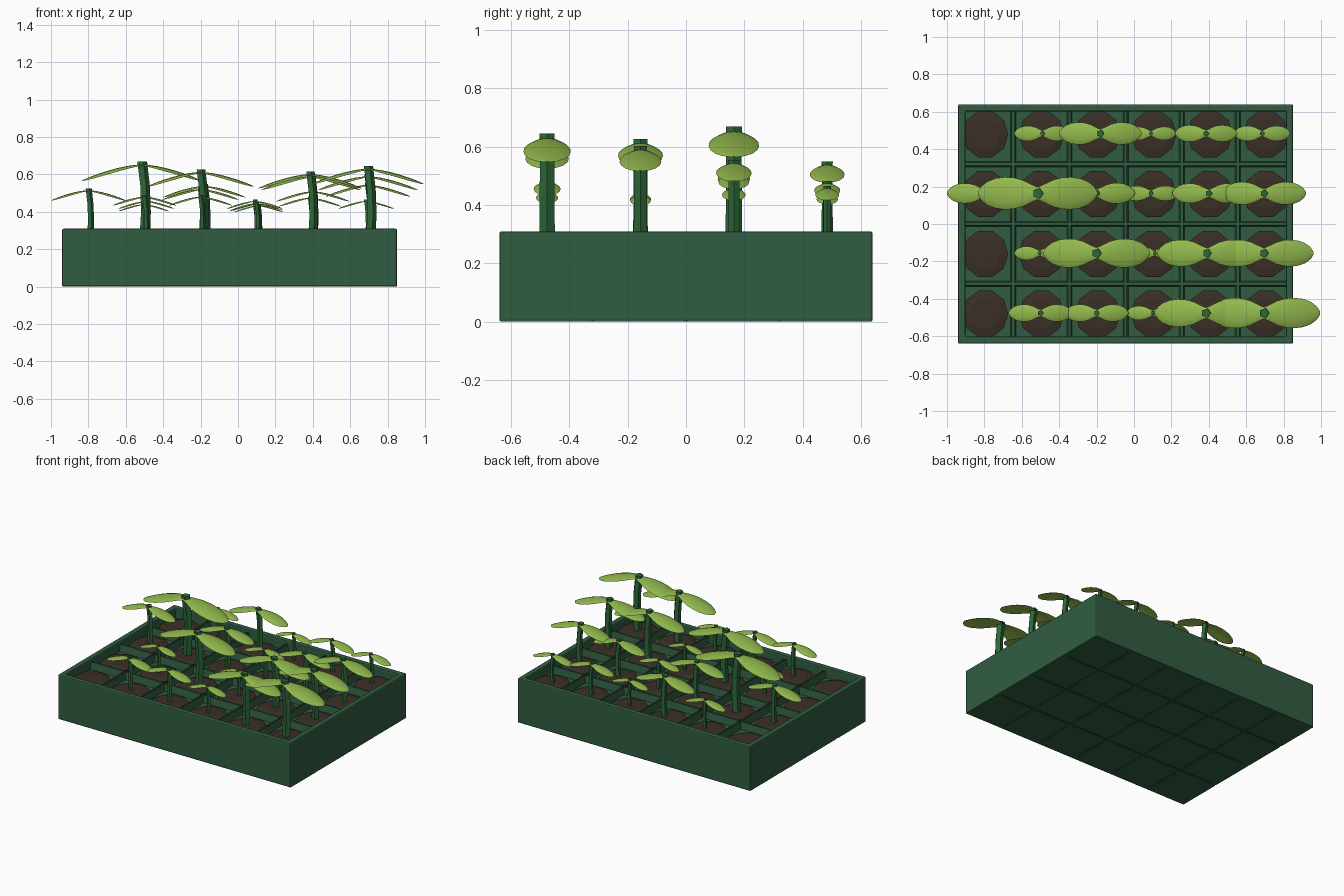
import bpy, bmesh
from math import sin, cos, pi, radians

if "Cube" in bpy.data.objects:
    bpy.data.objects.remove(bpy.data.objects["Cube"], do_unlink=True)


def material(name, rgb):
    m = bpy.data.materials.new(name)
    m.use_nodes = True
    m.diffuse_color = (*rgb, 1)
    m.node_tree.nodes["Principled BSDF"].inputs["Base Color"].default_value = (*rgb, 1)
    return m


TRAY = material("tray green", (0.03, 0.108, 0.052))
SOIL = material("soil brown", (0.042, 0.028, 0.02))
STEM = material("stem green", (0.026, 0.135, 0.04))
LEAF = material("leaf green", (0.29, 0.49, 0.075))


def finish(bm, name, mat, smooth=False, bevel=0):
    bmesh.ops.recalc_face_normals(bm, faces=bm.faces)
    mesh = bpy.data.meshes.new(name)
    bm.to_mesh(mesh)
    bm.free()
    obj = bpy.data.objects.new(name, mesh)
    bpy.context.collection.objects.link(obj)
    mesh.materials.append(mat)
    if bevel:
        mod = obj.modifiers.new("Bevel", "BEVEL")
        mod.width, mod.segments = bevel, 2
    if smooth:
        bpy.ops.object.select_all(action="DESELECT")
        obj.select_set(True)
        bpy.context.view_layer.objects.active = obj
        bpy.ops.object.shade_smooth_by_angle(angle=radians(50))
    return obj


def loft(bm, rings, loop=False):
    """Skin a list of point rings; cap the ends or join last to first."""
    rows = [[bm.verts.new(p) for p in ring] for ring in rings]
    pairs = list(zip(rows, rows[1:]))
    if loop:
        pairs.append((rows[-1], rows[0]))
    else:
        bm.faces.new(rows[0])
        bm.faces.new(rows[-1])
    for a, b in pairs:
        for i in range(len(a)):
            j = (i + 1) % len(a)
            bm.faces.new((a[i], a[j], b[j], b[i]))


def circle(x, y, z, r, n, ry=None):
    return [(x + r * cos(2 * pi * i / n), y + (ry or r) * sin(2 * pi * i / n), z)
            for i in range(n)]


def rectangle(cx, hx, hy, z):
    return [(cx - hx, -hy, z), (cx + hx, -hy, z), (cx + hx, hy, z), (cx - hx, hy, z)]


def box(bm, x, y, z0, z1, sx, sy):
    geo = bmesh.ops.create_cube(bm, size=1)
    for v in geo["verts"]:
        v.co = (x + v.co.x * sx, y + v.co.y * sy, z0 if v.co.z < 0 else z1)
    return geo["verts"]


# Outer tray wall
MID = -0.045
RIM = 0.31
bm = bmesh.new()
loft(bm, [rectangle(MID, 0.895, 0.64, 0), rectangle(MID, 0.895, 0.64, RIM),
          rectangle(MID, 0.857, 0.602, RIM), rectangle(MID, 0.857, 0.602, 0)], loop=True)
finish(bm, "tray_wall", TRAY, bevel=0.008)

# Core plate that closes the gaps between cells
bm = bmesh.new()
box(bm, MID, 0, 0.005, 0.23, 1.75, 1.24)
finish(bm, "tray_core", TRAY)

# Cells with sunken tops, and a soil mound in each
cells = bmesh.new()
soil = bmesh.new()
for col in range(6):
    for row in range(4):
        x = MID + 0.3 * (col - 2.5)
        y = 0.32 * (row - 1.5)
        box(cells, x, y, 0, 0.29, 0.288, 0.308)
        loft(soil, [circle(x, y, 0.23, 0.122, 10, 0.13),
                    circle(x, y, 0.252, 0.122, 10, 0.13),
                    circle(x, y, 0.262, 0.08, 10, 0.085)])
cells.normal_update()
tops = [f for f in cells.faces if f.normal.z > 0.9]
bmesh.ops.inset_individual(cells, faces=tops, thickness=0.012)
for f in tops:
    for v in f.verts:
        v.co.z = 0.24
finish(cells, "cells", TRAY)
finish(soil, "soil_mounds", SOIL)


def seedling(name, x, y, span):
    s = span / 0.64
    base = 0.25
    top = 0.285 + 0.6 * span

    # Slightly bent five-sided stem
    bm = bmesh.new()
    loft(bm, [circle(x + dx * s, y, base + (top - base) * t, r * s, 5)
              for t, dx, r in [(0, 0.012, 0.03), (0.35, 0.02, 0.029),
                               (0.68, 0.016, 0.028), (1, 0, 0.029)]])
    finish(bm, name + "_stem", STEM, smooth=True)

    # Pair of arched, drooping leaves
    bm = bmesh.new()
    profile = [(0, 0.38), (0.12, 0.58), (0.25, 0.82), (0.4, 0.97), (0.55, 1),
               (0.7, 0.93), (0.84, 0.73), (0.94, 0.44), (1, 0.1)]
    for side in (-1, 1):
        rings = []
        for u, w in profile:
            ring = []
            for k in range(12):
                a = 2 * pi * k / 12
                across = cos(a)
                ring.append((x + side * span / 2 * u,
                             y + 0.135 * span * w * across,
                             top - 0.018 * s - 0.085 * s * u ** 1.4
                             + s * w * (0.007 * sin(a) - 0.012 * across ** 2)))
            rings.append(ring)
        loft(bm, rings)
    finish(bm, name + "_leaves", LEAF, smooth=True)


# Rows of seedlings: (stem top x, leaf span), front to back
ROWS = [
    [(-0.5, 0.34), (-0.2, 0.34), (0.1, 0.28), (0.385, 0.55), (0.695, 0.6)],
    [(-0.505, 0.27), (-0.2, 0.57), (0.11, 0.26), (0.39, 0.53), (0.695, 0.53)],
    [(-0.8, 0.4), (-0.515, 0.64), (-0.2, 0.41), (0.09, 0.3), (0.4, 0.39), (0.695, 0.45)],
    [(-0.49, 0.3), (-0.18, 0.44), (0.09, 0.27), (0.385, 0.33), (0.685, 0.3)],
]
for r, plants in enumerate(ROWS):
    for c, (x, span) in enumerate(plants):
        seedling(f"seedling_{r + 1}_{c + 1}", x, 0.32 * (r - 1.5) + 0.004, span)
